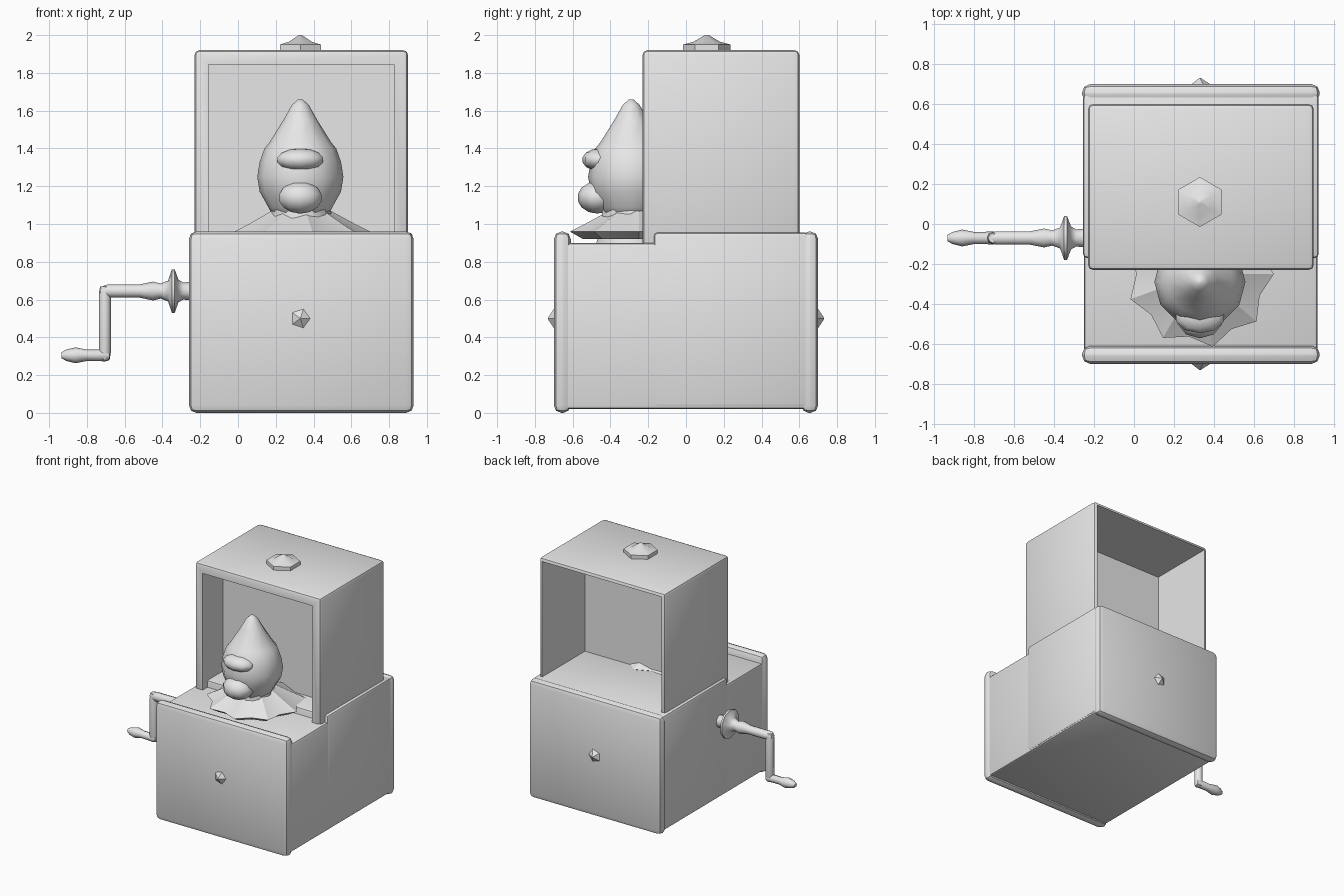
import bpy, bmesh, math
from mathutils import Matrix, Vector

if "Cube" in bpy.data.objects:
    bpy.data.objects.remove(bpy.data.objects["Cube"], do_unlink=True)

grey = bpy.data.materials.new("plain_grey")
grey.use_nodes = True
grey.diffuse_color = (0.8, 0.8, 0.8, 1)
grey.node_tree.nodes["Principled BSDF"].inputs["Base Color"].default_value = (0.8, 0.8, 0.8, 1)
CX = 0.33


def finish(bm, name, angle=40):
    bmesh.ops.recalc_face_normals(bm, faces=bm.faces)
    mesh = bpy.data.meshes.new(name)
    bm.to_mesh(mesh)
    bm.free()
    obj = bpy.data.objects.new(name, mesh)
    bpy.context.collection.objects.link(obj)
    mesh.materials.append(grey)
    bpy.ops.object.select_all(action="DESELECT")
    obj.select_set(True)
    bpy.context.view_layer.objects.active = obj
    bpy.ops.object.shade_smooth_by_angle(angle=math.radians(angle))
    return obj


def rounded_box(lo, hi, bevel):
    lo, hi = Vector(lo), Vector(hi)
    bm = bmesh.new()
    bmesh.ops.create_cube(bm, size=1)
    for v in bm.verts:
        v.co = (lo + hi) / 2 + v.co * (hi - lo)
    bmesh.ops.bevel(bm, geom=bm.edges[:], offset=bevel, segments=2,
                    profile=0.5, affect="EDGES")
    return bm


def recess(bm, normal, rim, depth):
    # inset the big face that points along normal and push it inward
    bm.normal_update()
    face = max((f for f in bm.faces if f.normal.dot(normal) > 0.99),
               key=lambda f: f.calc_area())
    bmesh.ops.inset_region(bm, faces=[face], thickness=rim)
    bm.normal_update()
    if depth:
        new = bmesh.ops.extrude_face_region(bm, geom=[face])["geom"]
        bmesh.ops.delete(bm, geom=[face], context="FACES_ONLY")
        verts = [g for g in new if isinstance(g, bmesh.types.BMVert)]
        bmesh.ops.translate(bm, verts=verts, vec=-normal * depth)


def lathe(name, profile, sides, place, angle=60, star=0):
    # profile is (radius, height); star ripples the radius of alternate points
    bm = bmesh.new()
    rings = []
    for r, h in profile:
        ring = []
        for i in range(sides):
            a = math.tau * i / sides
            rr = r * (1 - star * (i % 2))
            ring.append(bm.verts.new((rr * math.cos(a), rr * math.sin(a), h)))
        rings.append(ring)
    for a, b in zip(rings, rings[1:]):
        for i in range(sides):
            j = (i + 1) % sides
            bm.faces.new((a[i], a[j], b[j], b[i]))
    bm.faces.new(rings[0])
    bm.faces.new(rings[-1])
    bm.transform(place)
    return finish(bm, name, angle)


def blob(name, centre, size):
    bm = bmesh.new()
    bmesh.ops.create_uvsphere(bm, u_segments=10, v_segments=7, radius=1)
    bm.transform(Matrix.Translation(centre) @ Matrix.Diagonal((*size, 1)))
    return finish(bm, name, 80)


# Lower box: body, raised front panel, rear deck
finish(rounded_box((-0.25, -0.67, 0.02), (0.92, 0.67, 0.9), 0.02), "box_body")
finish(rounded_box((-0.26, -0.7, 0), (0.93, -0.61, 0.96), 0.04), "front_panel")
finish(rounded_box((-0.255, -0.17, 0.03), (0.925, 0.65, 0.955), 0.02), "rear_deck")
finish(rounded_box((-0.26, 0.61, 0), (0.93, 0.7, 0.96), 0.04), "rear_panel")

# Upper box with a framed front recess and a deep thin-walled rear recess
upper = rounded_box((-0.23, -0.23, 0.8), (0.9, 0.6, 1.92), 0.025)
recess(upper, Vector((0, -1, 0)), 0.07, 0.26)
recess(upper, Vector((0, 1, 0)), 0.005, 0.55)
finish(upper, "upper_box")

# Knob on the roof and small studs on the front and back panels
lathe("roof_knob", [(0.125, 1.9), (0.125, 1.95), (0.07, 1.965), (0.01, 2)], 6,
      Matrix.Translation((CX, 0.11, 0)) @ Matrix.Rotation(math.pi / 6, 4, "Z"), 40)
for name, side in (("front_stud", 1), ("rear_stud", -1)):
    lathe(name, [(0.06, 0), (0.005, 0.035)], 5,
          Matrix.Translation((CX, -0.695 * side, 0.5))
          @ Matrix.Rotation(side * math.pi / 2, 4, "X"), 30)

# Clown: head with pointed hat, face bumps, neck and ruffled collar
at = Matrix.Translation((CX, -0.29, 0))
lathe("clown_head", [(0.14, 1.03), (0.17, 1.09), (0.215, 1.17), (0.228, 1.25),
                     (0.215, 1.33), (0.19, 1.4), (0.165, 1.43), (0.09, 1.55),
                     (0.045, 1.63), (0.012, 1.66)], 12, at, 70)
blob("brow", (CX, -0.46, 1.34), (0.13, 0.09, 0.06))
blob("chin", (CX, -0.47, 1.14), (0.12, 0.105, 0.085))
lathe("neck", [(0.2, 0.88), (0.17, 0.98), (0.16, 1.08)], 10, at)
lathe("collar", [(0.3, 0.92), (0.37, 0.96), (0.29, 1.0), (0.16, 1.07)], 18,
      Matrix.Translation((CX, -0.25, 0)), 30, star=0.14)

# Crank: flanged axle, arm and handle
along_x = Matrix.Rotation(-math.pi / 2, 4, "Y")
lathe("crank_axle", [(0.05, 0.24), (0.045, 0.29), (0.06, 0.315), (0.115, 0.335),
                     (0.115, 0.35), (0.055, 0.37), (0.04, 0.41), (0.05, 0.45),
                     (0.035, 0.52), (0.035, 0.69), (0.02, 0.73)], 10,
      Matrix.Translation((0, -0.07, 0.645)) @ along_x)
lathe("crank_arm", [(0.025, 0.28), (0.032, 0.32), (0.032, 0.63), (0.025, 0.67)], 8,
      Matrix.Translation((-0.705, -0.07, 0)))
lathe("crank_handle", [(0.025, 0.68), (0.032, 0.7), (0.03, 0.8), (0.042, 0.86),
                       (0.03, 0.91), (0.015, 0.935)], 8,
      Matrix.Translation((0, -0.07, 0.305)) @ along_x)
